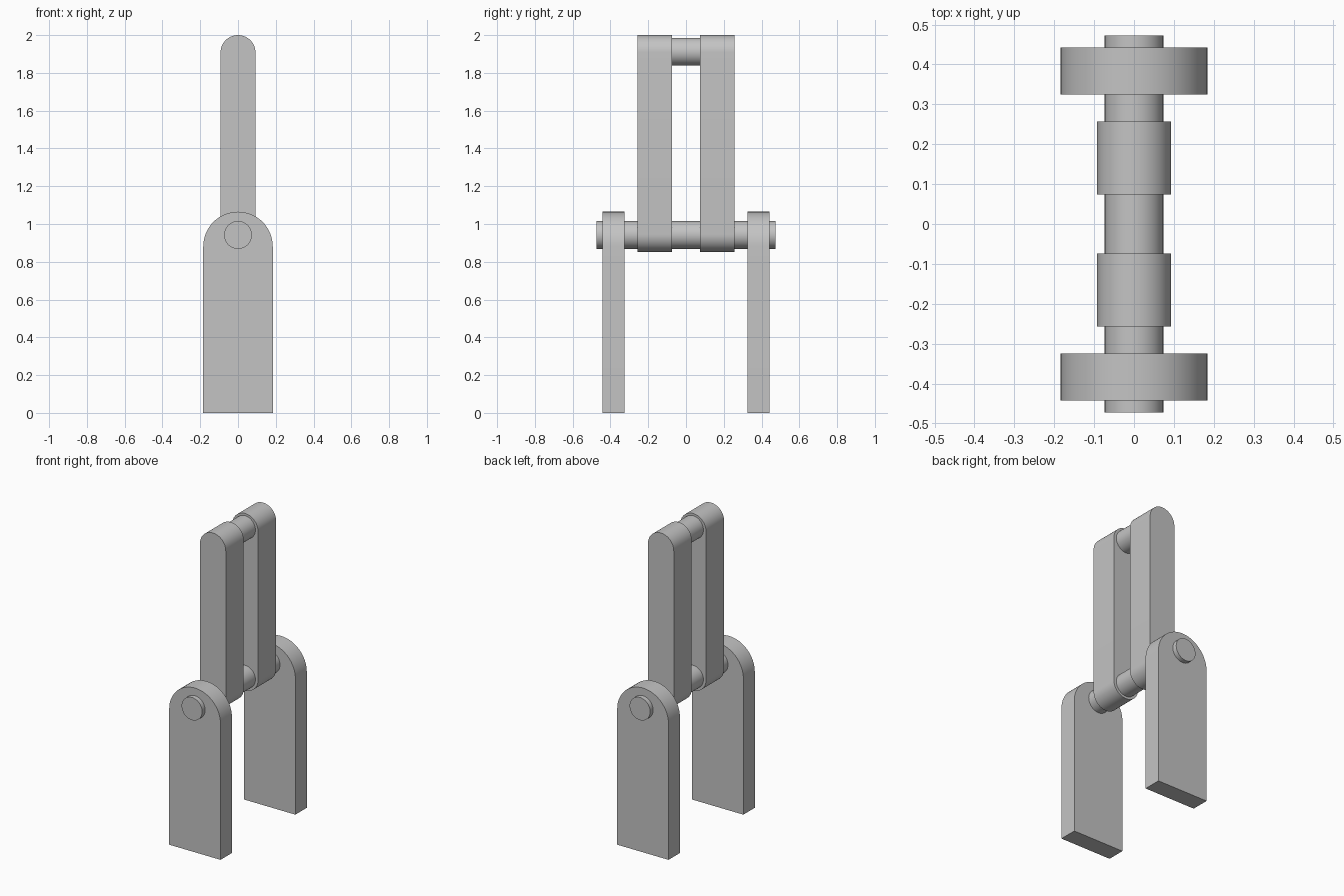
import bpy, bmesh
from math import sin, cos, pi, radians

cube = bpy.data.objects.get("Cube")
if cube:
    bpy.data.objects.remove(cube)

grey = bpy.data.materials.new("plain grey")
grey.use_nodes = True
colour = (0.55, 0.55, 0.55, 1)
grey.diffuse_color = colour
grey.node_tree.nodes["Principled BSDF"].inputs["Base Color"].default_value = colour

PIN_Z = 0.942      # main hinge height
PIN_R = 0.0735
ARM_R = 0.0925
LEG_R = 0.184


def arc(radius, z, start, end, steps=32):
    """Points of an arc in the x-z plane, angles in degrees."""
    angles = [radians(start + (end - start) * i / steps) for i in range(steps + 1)]
    return [(radius * cos(a), z + radius * sin(a)) for a in angles]


def extrude_profile(name, profile, y0, y1):
    """Solid with an x-z outline running from y0 to y1."""
    bm = bmesh.new()
    face = bm.faces.new([bm.verts.new((x, y0, z)) for x, z in profile])
    result = bmesh.ops.extrude_face_region(bm, geom=[face])
    moved = [g for g in result["geom"] if isinstance(g, bmesh.types.BMVert)]
    bmesh.ops.translate(bm, verts=moved, vec=(0, y1 - y0, 0))
    bmesh.ops.recalc_face_normals(bm, faces=bm.faces)
    mesh = bpy.data.meshes.new(name)
    bm.to_mesh(mesh)
    bm.free()
    mesh.materials.append(grey)
    obj = bpy.data.objects.new(name, mesh)
    bpy.context.collection.objects.link(obj)
    bpy.ops.object.select_all(action="DESELECT")
    obj.select_set(True)
    bpy.context.view_layer.objects.active = obj
    bpy.ops.object.shade_smooth_by_angle(angle=radians(30))
    return obj


def pin(name, z, half_length):
    extrude_profile(name, arc(PIN_R, z, 0, 360, 64)[:-1], -half_length, half_length)


# Round-topped legs and fully rounded arms, one of each per side
leg = [(-LEG_R, 0), (LEG_R, 0)] + arc(LEG_R, 1.065 - LEG_R, 0, 180)
arm = arc(ARM_R, 2 - ARM_R, 0, 180) + arc(ARM_R, PIN_Z + 0.003, 180, 360)
for label, side in (("front", -1), ("back", 1)):
    extrude_profile(label + "_leg", leg, side * 0.325, side * 0.442)
    extrude_profile(label + "_arm", arm, side * 0.0735, side * 0.2575)

# Pins: long one through legs and arms, short one between the arm tops
pin("hinge_pin", PIN_Z, 0.4725)
pin("top_pin", 1.912, 0.0735)
